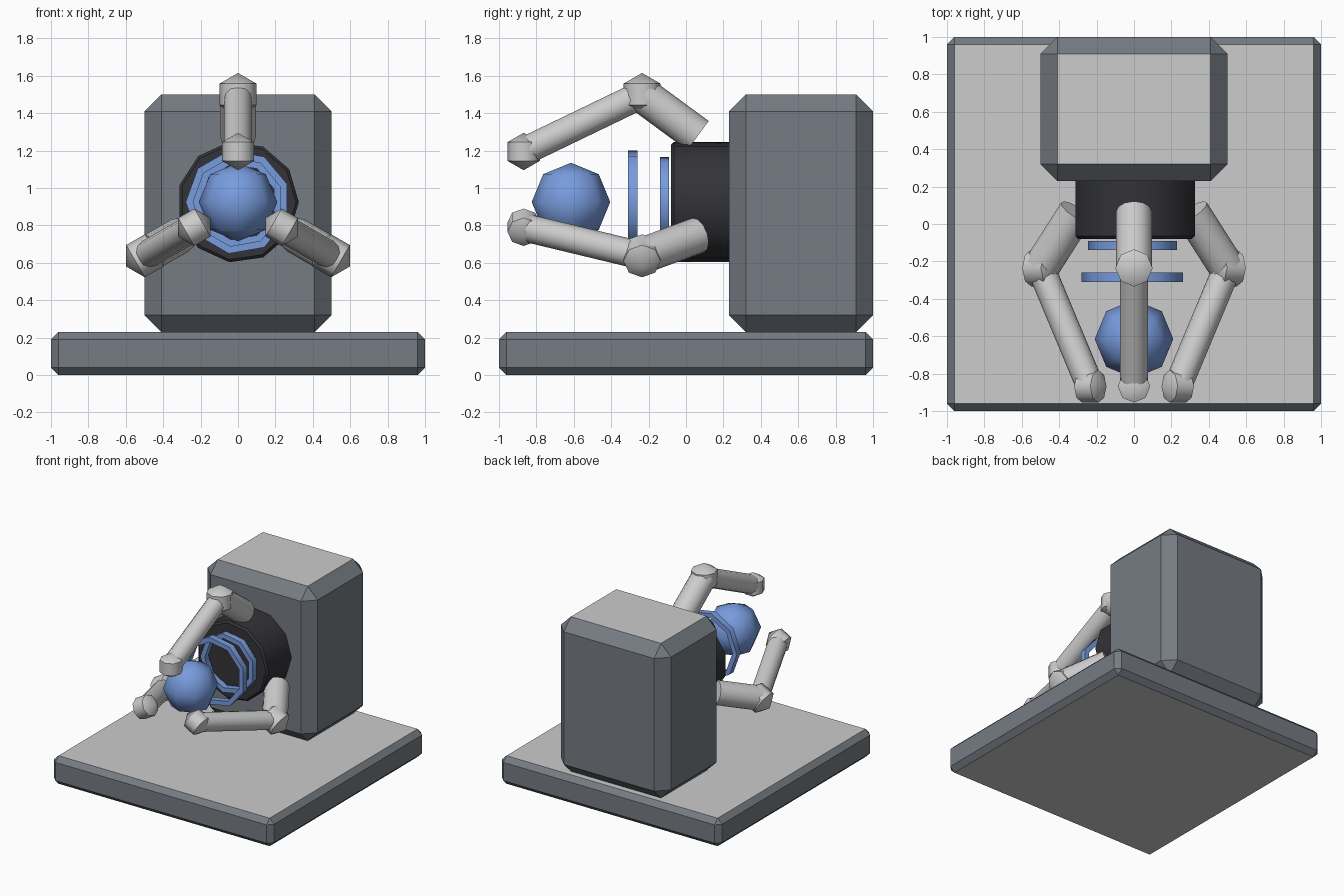
import bpy, bmesh, math
from mathutils import Vector, Matrix

if "Cube" in bpy.data.objects:
    bpy.data.objects.remove(bpy.data.objects["Cube"])

def mat(name, r, g, b):
    m = bpy.data.materials.new(name)
    lin = [c / 12.92 if c <= 0.04045 else ((c + 0.055) / 1.055) ** 2.4 for c in (r, g, b)]
    m.diffuse_color = (*lin, 1)
    m.use_nodes = True
    m.node_tree.nodes["Principled BSDF"].inputs["Base Color"].default_value = m.diffuse_color
    return m

GREY = mat("slate grey", 0.46, 0.485, 0.515)
LIGHT = mat("light grey", 0.80, 0.80, 0.80)
BLACK = mat("charcoal", 0.20, 0.20, 0.22)
BLUE = mat("soft blue", 0.47, 0.61, 0.87)
CZ = 0.925  # height of the shared axis running along y

def finish(name, bm, mats, smooth=None):
    bmesh.ops.recalc_face_normals(bm, faces=bm.faces)
    me = bpy.data.meshes.new(name)
    bm.to_mesh(me)
    bm.free()
    for m in mats:
        me.materials.append(m)
    ob = bpy.data.objects.new(name, me)
    bpy.context.collection.objects.link(ob)
    if smooth:
        bpy.context.view_layer.objects.active = ob
        ob.select_set(True)
        bpy.ops.object.shade_smooth_by_angle(angle=math.radians(smooth))
        ob.select_set(False)
    return ob

def block(name, lo, hi, chamfer):
    """Chamfered box whose flat top and bottom are light."""
    lo, hi = Vector(lo), Vector(hi)
    bm = bmesh.new()
    bmesh.ops.create_cube(bm, size=1)
    bmesh.ops.scale(bm, vec=hi - lo, verts=bm.verts)
    bmesh.ops.translate(bm, vec=(lo + hi) / 2, verts=bm.verts)
    bmesh.ops.bevel(bm, geom=bm.edges[:], offset=chamfer, segments=1, affect='EDGES')
    bm.normal_update()
    for f in bm.faces:
        f.material_index = int(abs(f.normal.z) > 0.99)
    finish(name, bm, [GREY, LIGHT])

def lathe(name, profile, sides, start, m, smooth):
    """Closed (radius, y) profile turned about the y axis at height CZ."""
    bm = bmesh.new()
    loops = []
    for i in range(sides):
        a = start + math.tau * i / sides
        loops.append([bm.verts.new((r * math.cos(a), y, CZ + r * math.sin(a))) for r, y in profile])
    n = len(profile)
    for i in range(sides):
        a, b = loops[i], loops[(i + 1) % sides]
        for j in range(n):
            k = (j + 1) % n
            bm.faces.new((a[j], a[k], b[k], b[j]))
    bmesh.ops.remove_doubles(bm, verts=bm.verts, dist=1e-5)
    finish(name, bm, [m], smooth)

def ball(name, pos, r, seg, rings, m, turn=Matrix()):
    bm = bmesh.new()
    bmesh.ops.create_uvsphere(bm, u_segments=seg, v_segments=rings, radius=r)
    bmesh.ops.transform(bm, matrix=turn @ Matrix.Translation(pos), verts=bm.verts)
    finish(name, bm, [m], 50)

def limb(name, a, b, r, turn):
    a, b = Vector(a), Vector(b)
    bm = bmesh.new()
    bmesh.ops.create_cone(bm, cap_ends=True, segments=12, radius1=r, radius2=r, depth=(b - a).length)
    rot = (b - a).to_track_quat('Z', 'X').to_matrix().to_4x4()
    bmesh.ops.transform(bm, matrix=turn @ Matrix.Translation((a + b) / 2) @ rot, verts=bm.verts)
    finish(name, bm, [LIGHT], 40)

# base plate and upright housing
block("base_plate", (-1, -1, 0), (1, 1, 0.23), 0.04)
block("housing", (-0.5, 0.23, 0.23), (0.5, 1, 1.5), 0.09)

# dark hub on the housing front
bm_profile = [(0, -0.08), (0.31, -0.08), (0.325, -0.065), (0.325, 0.25), (0, 0.25)]
bm = bmesh.new()
rings = []
for r, y in bm_profile[1:4]:
    rings.append([bm.verts.new((r * math.cos(t), y, CZ + r * math.sin(t)))
                  for t in (math.tau * i / 11 for i in range(11))])
for p, q in zip(rings, rings[1:]):
    for i in range(11):
        k = (i + 1) % 11
        bm.faces.new((p[i], p[k], q[k], q[i]))
bm.faces.new(rings[0])
bm.faces.new(rings[-1])
finish("hub", bm, [BLACK], 40)

# floating rings and ball
for name, ro, ri, y in (("inner_ring", 0.245, 0.205, -0.115), ("outer_ring", 0.28, 0.24, -0.285)):
    lathe(name, [(ro, y - 0.025), (ro, y + 0.025), (ri, y + 0.025), (ri, y - 0.025)],
          9, math.pi, BLUE, 45)
ball("floating_ball", (0, -0.615, CZ), 0.21, 8, 4, BLUE)

# three jointed fingers spaced around the axis
for i in range(3):
    turn = Matrix.Translation((0, 0, CZ)) @ Matrix.Rotation(math.tau * i / 3, 4, 'Y')
    root, elbow, tip = (0, 0.064, 0.355), (0, -0.235, 0.575), (0, -0.868, 0.27)
    limb(f"finger_{i + 1}_upper", root, elbow, 0.097, turn)
    limb(f"finger_{i + 1}_lower", elbow, tip, 0.075, turn)
    ball(f"finger_{i + 1}_knuckle", elbow, 0.115, 8, 3, LIGHT, turn)
    ball(f"finger_{i + 1}_tip", tip, 0.1, 8, 3, LIGHT, turn)
